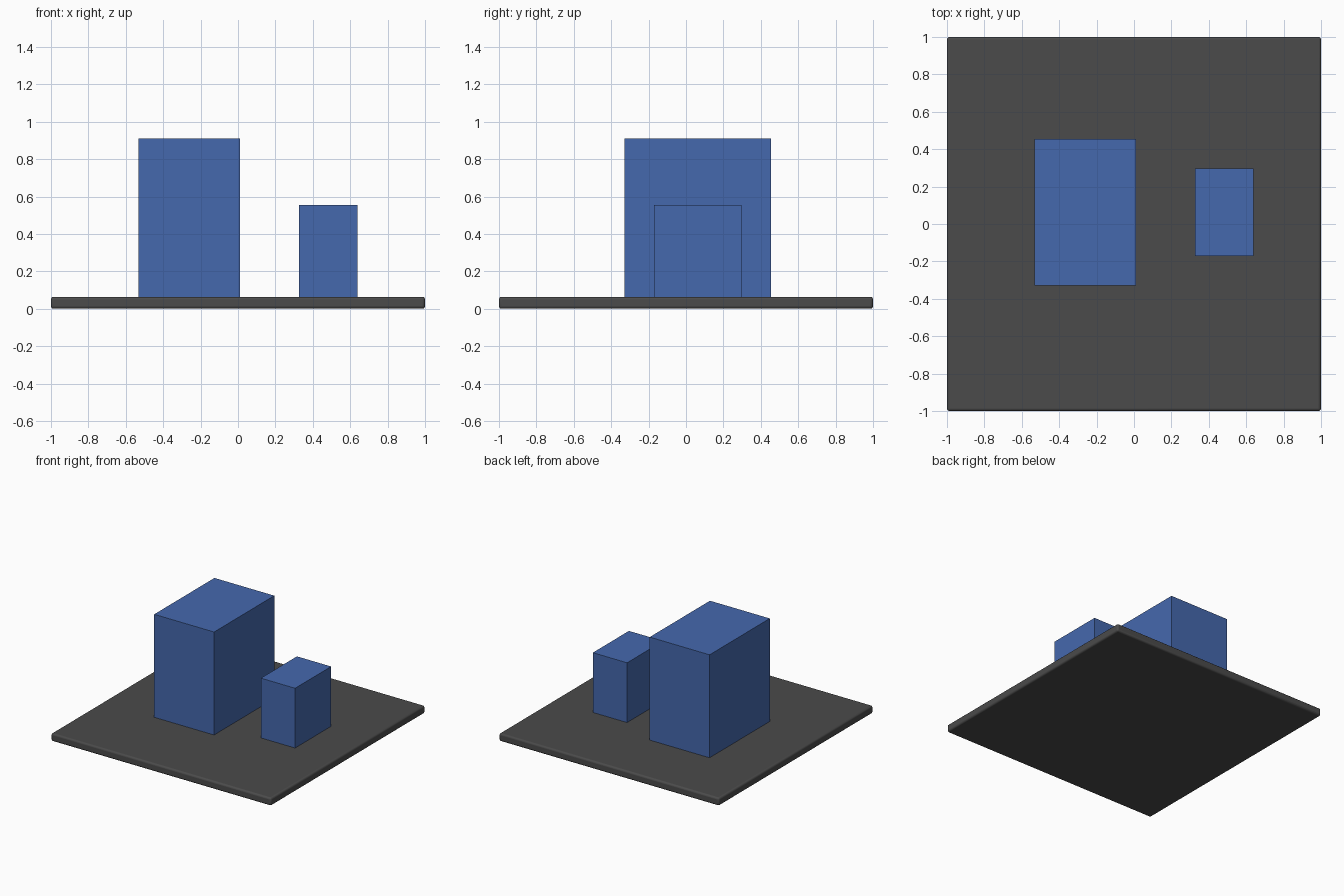
import bpy

if "Cube" in bpy.data.objects:
    bpy.data.objects.remove(bpy.data.objects["Cube"])


def material(name, color):
    mat = bpy.data.materials.new(name)
    mat.diffuse_color = (*color, 1)
    mat.use_nodes = True
    mat.node_tree.nodes["Principled BSDF"].inputs["Base Color"].default_value = mat.diffuse_color
    return mat


def box(name, lo, hi, mat):
    """Axis-aligned box between two opposite corners."""
    centre = [(a + b) / 2 for a, b in zip(lo, hi)]
    bpy.ops.mesh.primitive_cube_add(size=1, location=centre)
    obj = bpy.context.object
    obj.name = name
    obj.scale = [b - a for a, b in zip(lo, hi)]
    bpy.ops.object.transform_apply(location=False, rotation=False, scale=True)
    obj.data.materials.append(mat)
    return obj


dark = material("dark_grey", (0.07, 0.07, 0.07))
blue = material("blue", (0.06, 0.14, 0.42))
TOP = 0.064

# Base plate with softened edges
plate = box("base_plate", (-1, -1, 0), (1, 1, TOP), dark)
bevel = plate.modifiers.new("soft_edges", "BEVEL")
bevel.width = 0.014
bevel.segments = 3
bpy.ops.object.shade_smooth_by_angle()

# Two upright blocks standing on the plate
box("large_block", (-0.532, -0.328, TOP), (0.012, 0.454, 0.91), blue)
box("small_block", (0.327, -0.17, TOP), (0.638, 0.298, 0.555), blue)
